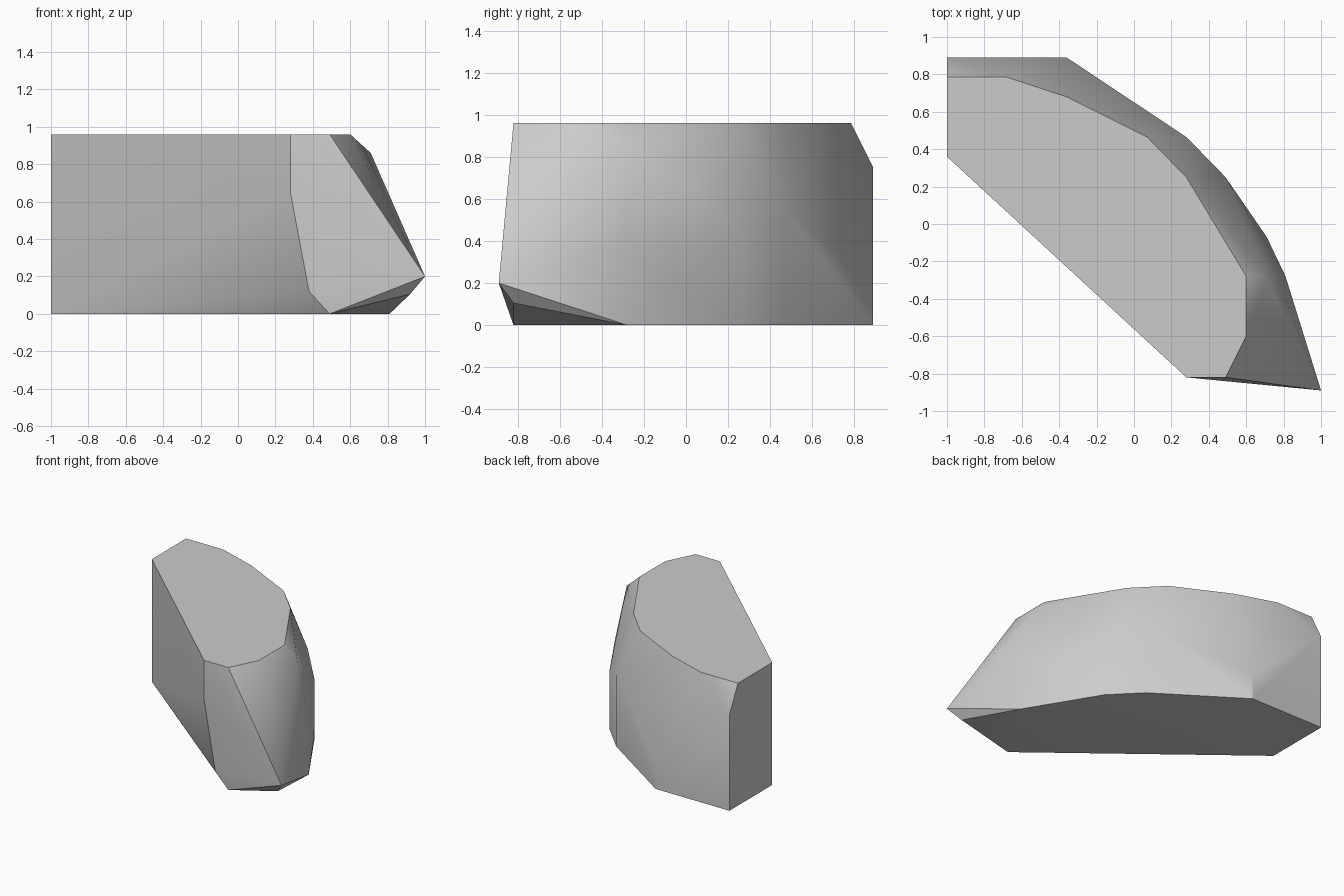
import bpy, bmesh, math

cube = bpy.data.objects.get("Cube")
if cube:
    bpy.data.objects.remove(cube)

# Stone grey
mat = bpy.data.materials.new("stone_grey")
mat.use_nodes = True
grey = (0.6, 0.6, 0.6, 1)
mat.diffuse_color = grey
mat.node_tree.nodes["Principled BSDF"].inputs["Base Color"].default_value = grey

TOP = 0.96

# Flat top outline
top = [(-1, .36), (-1, .785), (-.68, .785), (-.36, .68), (.07, .465),
       (.28, .25), (.6, -.28), (.6, -.6), (.49, -.82), (.28, -.82)]
# Flat base outline
base = [(-1, .36), (-1, .89), (-.36, .89), (.28, .465), (.49, .25),
        (.81, -.28), (.49, -.82)]
# Bulging back and the pointed corner
bulge = [(-1, .89, .75), (-.36, .89, .2), (.28, .465, .56), (.49, .25, .45),
         (.71, -.07, .2), (.81, -.28, .42), (.81, -.4, .63), (.71, -.28, .86)]
corner = [(1, -.89, .2), (.92, -.82, .105), (.28, -.82, .65), (.38, -.825, .12)]

bm = bmesh.new()
points = [(x, y, TOP) for x, y in top] + [(x, y, 0) for x, y in base] + bulge + corner
for p in points:
    bm.verts.new(p)

# Wrap the outlines in one faceted solid
hull = bmesh.ops.convex_hull(bm, input=bm.verts[:])
loose = {g for g in hull["geom_interior"] + hull["geom_unused"]
         if isinstance(g, bmesh.types.BMVert)}
bmesh.ops.delete(bm, geom=list(loose), context='VERTS')
bmesh.ops.dissolve_limit(bm, angle_limit=math.radians(1),
                         verts=bm.verts[:], edges=bm.edges[:])
bmesh.ops.recalc_face_normals(bm, faces=bm.faces[:])

mesh = bpy.data.meshes.new("stone_block")
bm.to_mesh(mesh)
bm.free()
mesh.materials.append(mat)
block = bpy.data.objects.new("stone_block", mesh)
bpy.context.collection.objects.link(block)

# Smooth bulge, crisp rims
bpy.ops.object.select_all(action='DESELECT')
block.select_set(True)
bpy.context.view_layer.objects.active = block
bpy.ops.object.shade_smooth_by_angle(angle=math.radians(30))
